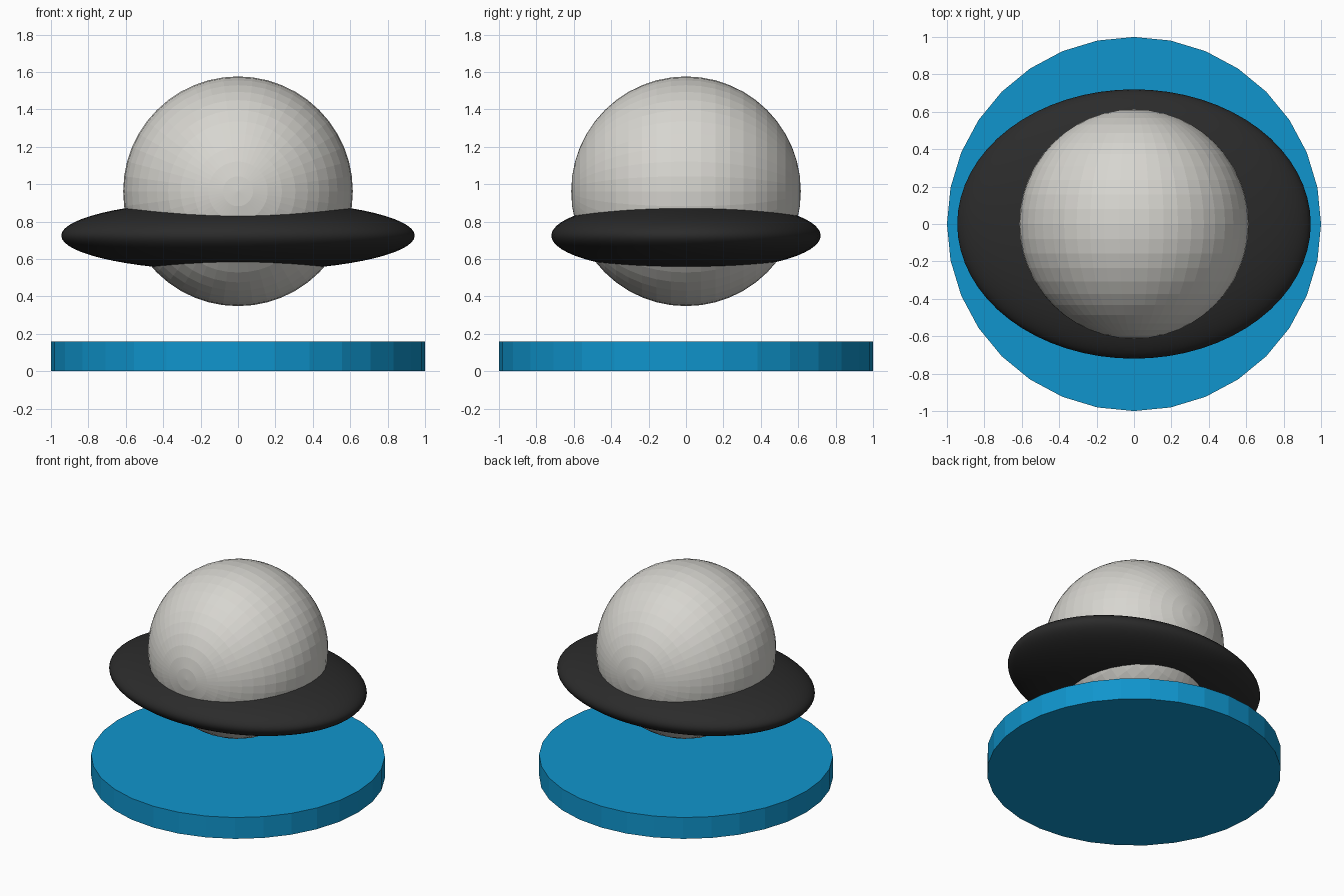
import bpy
import math

if "Cube" in bpy.data.objects:
    bpy.data.objects.remove(bpy.data.objects["Cube"])


def material(name, color):
    mat = bpy.data.materials.new(name)
    mat.diffuse_color = (*color, 1)
    mat.use_nodes = True
    mat.node_tree.nodes["Principled BSDF"].inputs["Base Color"].default_value = mat.diffuse_color
    return mat


def ball(name, z, radii, segments, rings, mat, tilt=0):
    bpy.ops.mesh.primitive_uv_sphere_add(segments=segments, ring_count=rings, radius=1,
                                         location=(0, 0, z))
    ob = bpy.context.object
    ob.name = name
    ob.scale = radii
    ob.rotation_euler.x = tilt
    ob.data.materials.append(mat)
    return ob


blue = material("bright blue", (0.005, 0.30, 0.61))
grey = material("pale warm grey", (0.68, 0.67, 0.63))
black = material("soft black", (0.024, 0.024, 0.024))

# Round flat base
bpy.ops.mesh.primitive_cylinder_add(vertices=32, radius=1, depth=0.16, location=(0, 0, 0.08))
base = bpy.context.object
base.name = "base_disc"
base.data.materials.append(blue)

# Globe with its poles facing front and back
ball("globe", 0.962, (0.614,) * 3, 48, 24, grey, math.pi / 2)

# Flattened oval brim passing through the globe
brim = ball("oval_brim", 0.725, (0.945, 0.72, 0.19), 64, 32, black)
bpy.ops.object.shade_smooth()
